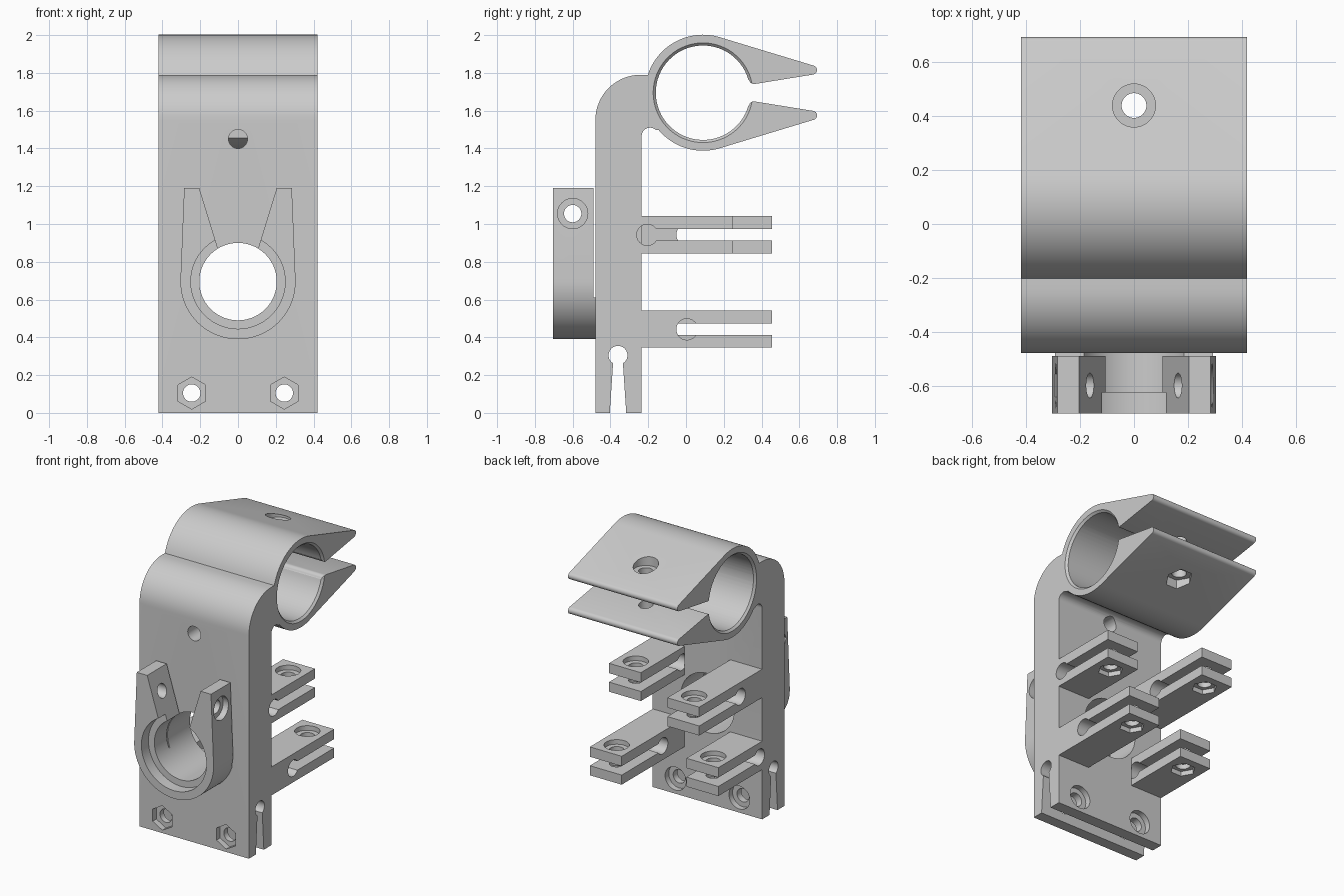
import bpy, bmesh, math
from mathutils import Vector

cube = bpy.data.objects.get("Cube")
if cube:
    bpy.data.objects.remove(cube, do_unlink=True)

grey = bpy.data.materials.new("matte_grey")
grey.use_nodes = True
grey.diffuse_color = (0.6, 0.6, 0.6, 1)
grey.node_tree.nodes["Principled BSDF"].inputs["Base Color"].default_value = (0.6, 0.6, 0.6, 1)


def arc(cx, cy, r, a0, a1, n=12):
    """Points along an arc, angles in degrees."""
    angles = [math.radians(a0 + (a1 - a0) * i / n) for i in range(n + 1)]
    return [(cx + r * math.cos(a), cy + r * math.sin(a)) for a in angles]


def circle(cx, cy, r, n=40, turn=0):
    return arc(cx, cy, r, turn, turn + 360, n)[:-1]


def hexagon(cx, cy, r, turn=0):
    return circle(cx, cy, r, 6, turn)


def box(x0, y0, x1, y1):
    return [(x0, y0), (x1, y0), (x1, y1), (x0, y1)]


def place(p, axis, d):
    u, v = p
    return Vector({"x": (d, u, v), "y": (u, d, v), "z": (u, v, d)}[axis])


def prism(name, pts, axis, a, b, end_pts=None):
    """Loft a flat outline along an axis from a to b."""
    bm = bmesh.new()
    start = [bm.verts.new(place(p, axis, a)) for p in pts]
    end = [bm.verts.new(place(p, axis, b)) for p in (end_pts or pts)]
    bm.faces.new(start)
    bm.faces.new(end)
    for i in range(len(pts)):
        j = (i + 1) % len(pts)
        bm.faces.new((start[i], start[j], end[j], end[i]))
    bmesh.ops.recalc_face_normals(bm, faces=bm.faces)
    mesh = bpy.data.meshes.new(name)
    bm.to_mesh(mesh)
    bm.free()
    mesh.materials.append(grey)
    ob = bpy.data.objects.new(name, mesh)
    bpy.context.collection.objects.link(ob)
    return ob


def select(ob):
    bpy.ops.object.select_all(action="DESELECT")
    bpy.context.view_layer.objects.active = ob
    ob.select_set(True)


def cut(ob, *args):
    cutter = prism("cutter", *args)
    cutter.hide_render = True
    mod = ob.modifiers.new("cut", "BOOLEAN")
    mod.operation = "DIFFERENCE"
    mod.solver = "EXACT"
    mod.object = cutter
    select(ob)
    bpy.ops.object.modifier_apply(modifier=mod.name)
    bpy.data.objects.remove(cutter, do_unlink=True)


def finish(ob):
    select(ob)
    bpy.ops.object.shade_smooth_by_angle(angle=math.radians(30))


W = 0.42                # half width of the bracket
FRONT, BACK = -0.48, -0.235
CY, CZ = 0.09, 1.695    # clamp centre
BOLT, HEAD = 0.046, 0.08

# Back plate and open tube clamp as one side profile
tip = arc(0.67, 1.815, 0.024, 72, -80, 8)
lip = arc(0.36, 1.768, 0.027, -80, -165, 6)
jaw = tip + lip
lower_jaw = [(y, 2 * CZ - z) for y, z in reversed(jaw)]
profile = ([(FRONT, 0)] + arc(-0.24, 1.55, 0.24, 180, 90, 16)
           + arc(CY, CZ, 0.307, 162, 72, 24) + jaw
           + arc(CY, CZ, 0.25, 16, 344, 60) + lower_jaw
           + arc(CY, CZ, 0.307, -72, -140, 20)
           + arc(-0.19, 1.465, 0.045, 45, 180, 10) + [(BACK, 0)])
body = prism("plate_with_tube_clamp", profile, "x", -W, W)

# Softened rims of the tube bore
for s in (-1, 1):
    cut(body, circle(CY, CZ, 0.248, 60), "x", s * (W - 0.016), s * (W + 0.004),
        circle(CY, CZ, 0.268, 60))

# Clamp bolt with round head seat above and nut pocket below
cut(body, circle(0, 0.44, BOLT), "z", 1.3, 2.1)
cut(body, circle(0, 0.44, HEAD), "z", 1.87, 2.1)
cut(body, hexagon(0, 0.44, 0.085), "z", 1.3, 1.52)

# Flared slot along the foot of the plate
cut(body, circle(-0.36, 0.305, 0.05), "x", -0.5, 0.5)
cut(body, [(-0.385, 0.28), (-0.335, 0.28), (-0.315, -0.02), (-0.405, -0.02)], "x", -0.5, 0.5)

# Holes through the plate
cut(body, circle(0, 0.695, 0.205, 56), "y", -0.6, -0.1)
cut(body, circle(0, 1.45, 0.05), "y", -0.6, -0.1)
for s in (-1, 1):
    x, z = s * 0.245, 0.105
    cut(body, circle(x, z, BOLT), "y", -0.6, -0.1)
    cut(body, hexagon(x, z, 0.085, 30), "y", -0.6, FRONT + 0.04)
    cut(body, circle(x, z, HEAD), "y", BACK - 0.04, -0.1)

# Four split rear arms, long and short on opposite corners
arms = [("upper_left", 1, 0.845, 0.245), ("upper_right", -1, 0.845, 0.455),
        ("lower_left", 1, 0.345, 0.455), ("lower_right", -1, 0.345, 0.245)]
for label, s, z, end in arms:
    outer, inner = s * W, s * 0.175
    mid, root, top = z + 0.0975, end - 0.45, z + 0.197
    arm = prism(label + "_arm", box(BACK, z, end, top), "x", inner, outer)
    relief = circle(root, mid, 0.056)
    x0, x1 = inner - s * 0.03, outer + s * 0.03
    cut(arm, relief, "x", x0, x1)
    cut(arm, box(root, mid - 0.031, end + 0.1, mid + 0.031), "x", x0, x1)
    if root < -0.1:
        cut(body, relief, "x", inner, x1)
    hx, hy = s * 0.2975, end - 0.12
    cut(arm, circle(hx, hy, BOLT), "z", z - 0.1, top + 0.1)
    cut(arm, circle(hx, hy, HEAD), "z", top - 0.032, top + 0.1)
    cut(arm, hexagon(hx, hy, 0.08), "z", z - 0.1, z + 0.032)
    finish(arm)

# Front U-shaped clamp around the bore
half = [(0.1, 0.85), (0.205, 1.19), (0.285, 1.19)]
outline = (half + arc(0, 0.695, 0.305, 0, -180, 40)
           + [(-x, z) for x, z in reversed(half)])
boss = prism("front_u_clamp", outline, "y", -0.703, FRONT)
cut(boss, circle(0, 0.695, 0.205, 56), "y", -0.8, -0.4)
cut(boss, circle(0, 0.695, 0.25, 56), "y", -0.8, -0.625)
cut(boss, box(-0.5, -0.49, 0.5, -0.4), "z", 0.61, 1.4)
cut(boss, circle(-0.6, 1.055, BOLT), "x", -0.5, 0.5)
cut(boss, circle(-0.6, 1.055, HEAD), "x", 0.25, 0.5)
cut(boss, hexagon(-0.6, 1.055, 0.085), "x", -0.5, -0.25)

finish(boss)
finish(body)
